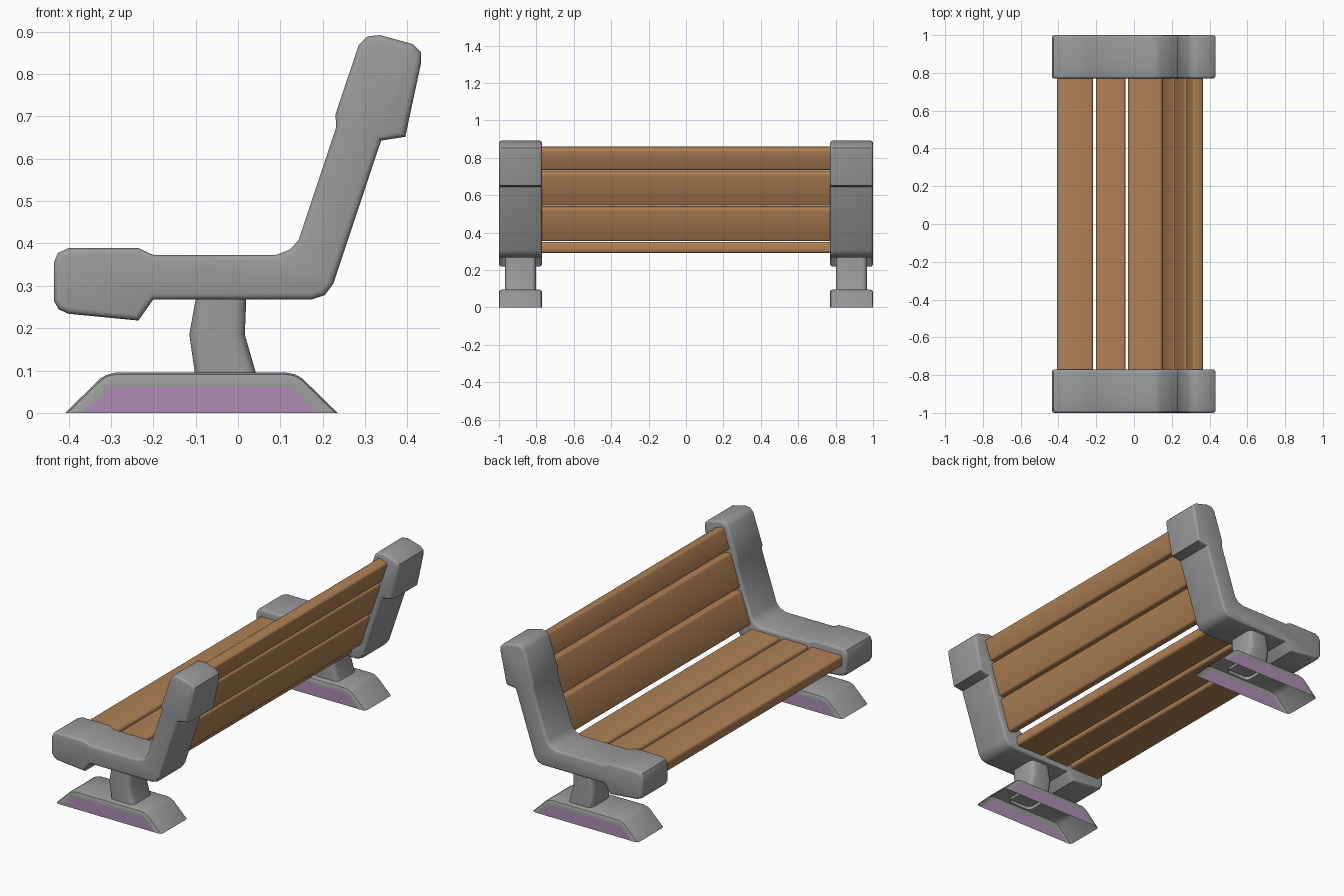
import bpy, bmesh, math
from mathutils import Vector

if "Cube" in bpy.data.objects:
    bpy.data.objects.remove(bpy.data.objects["Cube"])


def material(name, rgb):
    m = bpy.data.materials.new(name)
    m.diffuse_color = (*rgb, 1)
    m.use_nodes = True
    m.node_tree.nodes["Principled BSDF"].inputs["Base Color"].default_value = m.diffuse_color
    return m


GREY = material("grey_metal", (0.33, 0.33, 0.335))
WOOD = material("brown_wood", (0.44, 0.22, 0.09))
PURPLE = material("pale_purple", (0.43, 0.27, 0.46))


def finish(name, bm, mats, angle=40):
    me = bpy.data.meshes.new(name)
    bm.to_mesh(me)
    bm.free()
    for m in mats:
        me.materials.append(m)
    ob = bpy.data.objects.new(name, me)
    bpy.context.collection.objects.link(ob)
    bpy.ops.object.select_all(action='DESELECT')
    ob.select_set(True)
    bpy.context.view_layer.objects.active = ob
    bpy.ops.object.shade_smooth_by_angle(angle=math.radians(angle))
    return ob


def extruded(profile, y0, y1):
    """Closed prism from an x-z outline."""
    bm = bmesh.new()
    a = [bm.verts.new((x, y0, z)) for x, z in profile]
    b = [bm.verts.new((x, y1, z)) for x, z in profile]
    n = len(profile)
    caps = [bm.faces.new(a), bm.faces.new(b[::-1])]
    for i in range(n):
        j = (i + 1) % n
        bm.faces.new((a[j], a[i], b[i], b[j]))
    bmesh.ops.recalc_face_normals(bm, faces=bm.faces)
    return bm, caps


# Side frame: seat arm and backrest arm in one L-shaped outline
FRAME = [(-.435, .265), (-.423, .244), (-.40, .234), (-.235, .218), (-.20, .268),
         (.175, .268), (.205, .278), (.225, .305), (.338, .643), (.395, .652),
         (.432, .825), (.432, .852), (.412, .871), (.335, .892), (.305, .889),
         (.285, .868), (.230, .705), (.232, .675), (.143, .408), (.122, .385),
         (.09, .373), (-.20, .373), (-.235, .389), (-.40, .389), (-.425, .378),
         (-.435, .355)]


def frame(name, yc):
    bm, caps = extruded(FRAME, yc - .115, yc + .115)
    rim = list({e for f in caps for e in f.edges})
    bmesh.ops.bevel(bm, geom=rim, offset=.014, segments=3, profile=.5, affect='EDGES')
    finish(name, bm, [GREY])


# Pedestal: bent post lofted from rounded rectangles
def post(name, yc):
    bm = bmesh.new()
    rings = []
    for z, x0, x1 in [(.075, -.10, .048), (.095, -.102, .042), (.185, -.115, .016), (.28, -.098, .02)]:
        ring, r, w = [], .025, .083
        for k, (cx, cy) in enumerate([(x1 - r, w - r), (x0 + r, w - r), (x0 + r, r - w), (x1 - r, r - w)]):
            for s in range(4):
                t = math.radians(90 * k + 30 * s)
                ring.append(bm.verts.new((cx + r * math.cos(t), yc + cy + r * math.sin(t), z)))
        rings.append(ring)
    for a, b in zip(rings, rings[1:]):
        for i in range(16):
            j = (i + 1) % 16
            bm.faces.new((a[i], a[j], b[j], b[i]))
    finish(name, bm, [GREY])


# Foot: hollow trapezoid shell, open below, with purple side panels
OUTER = [(-.408, 0), (-.325, .081), (-.31, .09), (-.288, .095),
         (.115, .095), (.135, .091), (.152, .081), (.235, 0)]
PANEL = [(-.362, 0), (-.315, .048), (-.303, .057), (-.285, .062),
         (.112, .062), (.127, .058), (.14, .048), (.188, 0)]


def foot(name, yc):
    bm = bmesh.new()
    rings = []
    sections = [(-.115, 1), (-.115, .4), (-.111, .12), (-.1, 0),
                (.1, 0), (.111, .12), (.115, .4), (.115, 1)]
    for y, t in sections:
        rings.append([bm.verts.new((o[0] + (p[0] - o[0]) * t, yc + y, o[1] + (p[1] - o[1]) * t))
                      for o, p in zip(OUTER, PANEL)])
    for a, b in zip(rings, rings[1:]):
        for i in range(7):
            bm.faces.new((a[i], b[i], b[i + 1], a[i + 1]))
    for cap in (rings[0][::-1], rings[-1]):
        bm.faces.new(cap).material_index = 1
    bmesh.ops.recalc_face_normals(bm, faces=bm.faces)
    if sum((f.calc_center_median().z - .03) * f.normal.z for f in bm.faces) < 0:
        bmesh.ops.reverse_faces(bm, faces=bm.faces)
    finish(name, bm, [GREY, PURPLE])


for side, yc in (("left", -.885), ("right", .885)):
    frame("side_frame_" + side, yc)
    post("pedestal_" + side, yc)
    foot("foot_" + side, yc)


# Wooden slats: boards with rounded long edges
def slat(name, start, direction, length, thick):
    u = Vector(direction).normalized()
    n = Vector((u.y, -u.x))
    s = Vector(start)
    outline = [s, s + u * length, s + u * length + n * thick, s + n * thick]
    bm, caps = extruded(outline, -.78, .78)
    long_edges = [e for e in bm.edges if abs(e.verts[0].co.y - e.verts[1].co.y) > 1]
    bmesh.ops.bevel(bm, geom=long_edges, offset=.014, segments=3, profile=.5, affect='EDGES')
    finish(name, bm, [WOOD])


# Seat slats run along x, hanging down from z = 0.35
for i, (x0, x1) in enumerate([(-.408, -.217), (-.202, -.045), (-.031, .15)]):
    slat(f"seat_slat_{i + 1}", (x0, .35), (1, 0), x1 - x0, .06)

# Backrest slats climb along the leaning arm
LEAN = Vector((.333, 1)).normalized()
BACK_START = Vector((.147, .369))
for i, (d, length) in enumerate([(0, .188), (.2, .188), (.4, .122)]):
    slat(f"back_slat_{i + 1}", BACK_START + LEAN * d, LEAN, length, .06)
